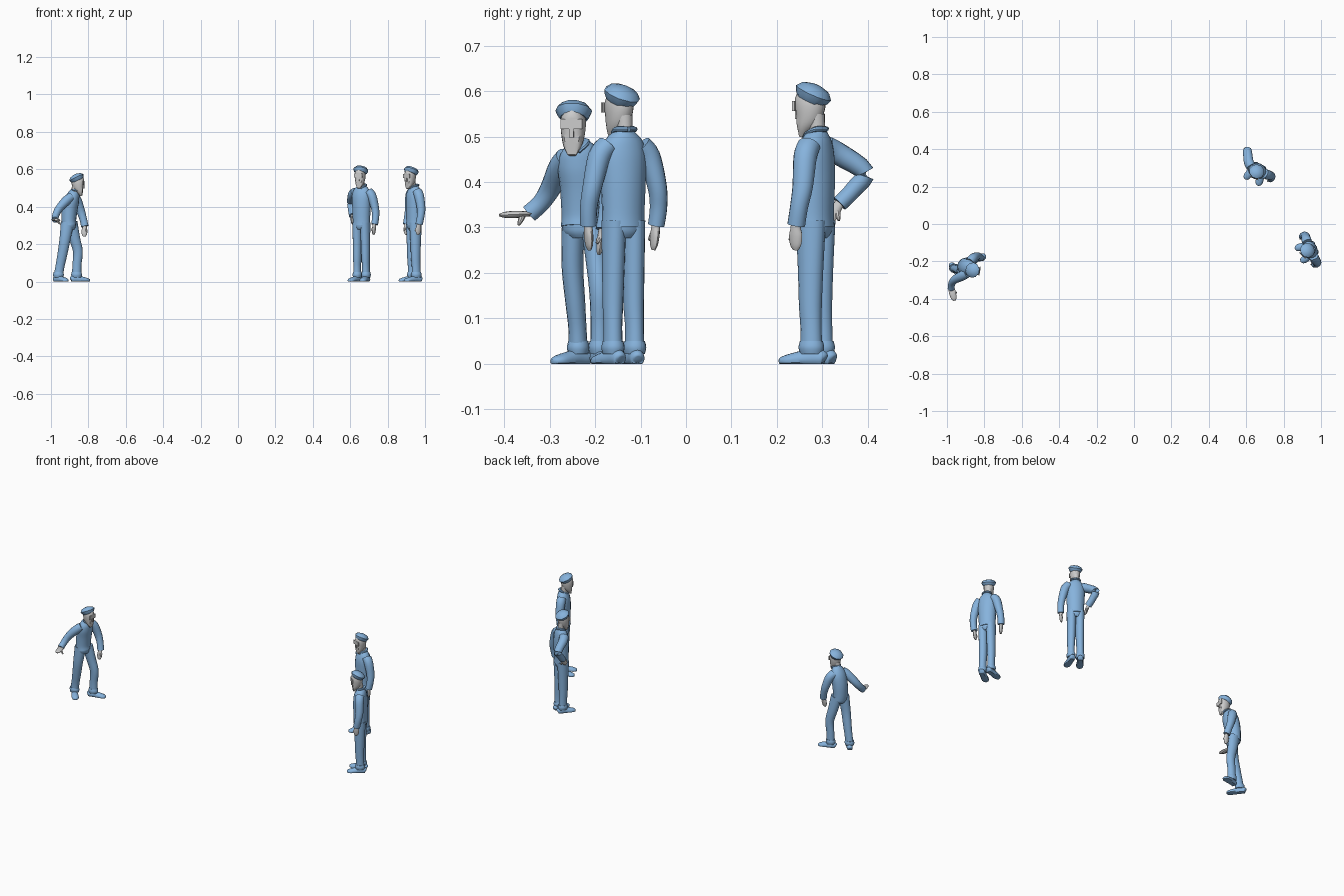
import bpy, math
from mathutils import Matrix, Vector

if "Cube" in bpy.data.objects:
    bpy.data.objects.remove(bpy.data.objects["Cube"])

blue = bpy.data.materials.new("blue_cloth")
blue.diffuse_color = (0.24, 0.45, 0.72, 1)
blue.use_nodes = True
blue.node_tree.nodes["Principled BSDF"].inputs["Base Color"].default_value = blue.diffuse_color


def place(x, y, z=0, heading=0):
    return Matrix.Translation((x, y, z)) @ Matrix.Rotation(math.radians(heading), 4, 'Z')


def catmull(p, n=4):
    # smooth resampling of ring rows (x, y, z, a, b)
    out = []
    for i in range(len(p) - 1):
        q = [p[max(i - 1, 0)], p[i], p[i + 1], p[min(i + 2, len(p) - 1)]]
        for k in range(n):
            t = k / n
            out.append([0.5 * (2 * b + (c - a) * t + (2 * a - 5 * b + 4 * c - d) * t * t
                               + (3 * b - a - 3 * c + d) * t ** 3) for a, b, c, d in zip(*q)])
    out.append(list(p[-1]))
    return out


def tube(name, rings, M, mat=None, ref=(0, 1, 0), seg=16, n=4, post=None):
    # loft of elliptical rings: a = half size along ref, b = half size across it
    rows = catmull(rings, n)
    c = [Vector(r[:3]) for r in rows]
    verts = []
    for i, r in enumerate(rows):
        t = (c[min(i + 1, len(c) - 1)] - c[max(i - 1, 0)]).normalized()
        s = Vector(ref)
        s = (s - t * s.dot(t)).normalized()
        u = t.cross(s)
        for k in range(seg):
            w = 2 * math.pi * k / seg
            v = c[i] + s * r[3] * math.cos(w) + u * r[4] * math.sin(w)
            verts.append(M @ (post(v) if post else v))
    faces = [(i * seg + k, i * seg + (k + 1) % seg, (i + 1) * seg + (k + 1) % seg, (i + 1) * seg + k)
             for i in range(len(rows) - 1) for k in range(seg)]
    faces += [tuple(range(seg))[::-1], tuple(range((len(rows) - 1) * seg, len(rows) * seg))]
    me = bpy.data.meshes.new(name)
    me.from_pydata([tuple(v) for v in verts], [], faces)
    if mat:
        me.materials.append(mat)
    ob = bpy.data.objects.new(name, me)
    bpy.context.collection.objects.link(ob)
    bpy.context.view_layer.objects.active = ob
    bpy.ops.object.select_all(action='DESELECT')
    ob.select_set(True)
    bpy.ops.object.shade_smooth_by_angle(angle=math.radians(40))
    return ob


def block(name, size, loc, M):
    bpy.ops.mesh.primitive_cube_add(size=1)
    ob = bpy.context.object
    ob.name = name
    ob.matrix_world = M @ Matrix.Translation(loc) @ Matrix.Diagonal((*size, 1))


def head(pre, M):
    # local origin is at chin height, face towards +x, cut flat in front
    def flat(v):
        return Vector((min(v.x, 0.029 + 0.12 * v.z), v.y, v.z))
    tube(pre + "_head", [(.026, 0, 0, .010, .008), (.021, 0, .02, .020, .019), (.011, 0, .045, .026, .031),
                         (.007, 0, .075, .028, .036), (.005, 0, .102, .022, .027)], M, post=flat)
    tube(pre + "_neck", [(-.012, 0, -.02, .019, .019), (-.010, 0, .015, .017, .018), (-.008, 0, .05, .018, .019)], M)
    block(pre + "_brow", (.005, .048, .022), (.037, 0, .068), M)
    block(pre + "_nose", (.008, .010, .020), (.036, 0, .049), M)
    # beret, tipped backwards
    T = M @ Matrix.Translation((.006, 0, .08)) @ Matrix.Rotation(math.radians(-25), 4, 'Y')
    tube(pre + "_cap", [(0, 0, 0, .030, .032), (0, 0, .008, .036, .038), (0, 0, .019, .041, .042),
                        (0, 0, .031, .031, .032), (0, 0, .037, .012, .012), (0, 0, .038, .002, .002)],
         T, blue, seg=10, n=1)


def shoe(pre, M):
    tube(pre + "_shoe", [(-.032, 0, .010, .008, .008), (-.026, 0, .012, .016, .018), (0, 0, .012, .017, .022),
                         (.025, 0, .010, .019, .018), (.052, 0, .007, .020, .014), (.068, 0, .005, .014, .010),
                         (.074, 0, .004, .004, .005)], M, blue,
         post=lambda v: Vector((v.x, v.y, max(v.z, 0))))


def leg(pre, pts, M, toe):
    # trouser leg, rolled cuff and shoe; last point is the ankle
    sizes = [(.026, .035), (.024, .029), (.022, .026), (.020, .024), (.021, .025)]
    tube(pre + "_leg", [(*p, *s) for p, s in zip(pts, sizes)], M, blue)
    x, y, z = pts[-1]
    tube(pre + "_cuff", [(x, y, .022, .022, .026), (x, y, .036, .025, .029), (x, y, .050, .022, .026)], M, blue)
    shoe(pre, M @ place(x, y, 0, toe))


def arm(pre, pts, M, ref=(0, 1, 0)):
    sizes = [(.024, .026), (.025, .026), (.021, .023), (.019, .020), (.018, .020)]
    tube(pre + "_sleeve", [(*p, *s) for p, s in zip(pts, sizes)], M, blue, ref)


def hand(pre, a, b, thumb, M, ref=(0, 1, 0), thin=(.009, .016)):
    a, b = Vector(a), Vector(b)
    t, w = thin
    tube(pre + "_hand", [(*a.lerp(b, f), t * k, w * m) for f, k, m in
                         ((-.15, .9, .7), (.15, 1, .75), (.45, 1, 1), (.8, .8, .85), (1, .4, .4))], M, None, ref, 12)
    c = a.lerp(b, .2)
    d = Vector(thumb)
    tube(pre + "_thumb", [(*c, .006, .007), (*c.lerp(d, .6), .006, .006), (*d, .003, .003)], M, None, ref, 8)


def torso(pre, rings, M):
    tube(pre + "_shirt", rings, M, blue)
    x, y, z = rings[0][:3]
    tube(pre + "_hips", [(x, y, z - .025, .030, .026), (x, y, z - .008, .043, .035), (x, y, z + .03, .044, .036)], M, blue)
    x, y, z = rings[-1][:3]
    for s in (-1, 1):
        tube(pre + "_collar", [(x - .020, y, z + .004, .006, .007), (x - .006, y + s * .021, z + .004, .006, .008),
                               (x + .020, y + s * .014, z - .008, .005, .008),
                               (x + .028, y + s * .004, z - .020, .004, .004)], M, blue, (0, 0, 1), 8)


def standing(pre, M, headM, right_arm_on_hip):
    torso(pre, [(0, 0, .302, .049, .040), (0, 0, .33, .048, .039), (0, 0, .40, .051, .041), (0, 0, .455, .053, .039),
                (-.003, 0, .49, .044, .031), (-.005, 0, .512, .022, .021)], M)
    for side, s in (("left", 1), ("right", -1)):
        name = pre + "_" + side
        leg(name, [(0, s * .023, .315), (0, s * .024, .21), (0, s * .025, .13), (-.002, s * .026, .08),
                   (-.003, s * .026, .03)], M, s * 10)
        if s < 0 and right_arm_on_hip:
            arm(name, [(-.004, -.040, .478), (-.022, -.064, .463), (-.072, -.097, .422), (-.052, -.085, .385),
                       (-.026, -.066, .352)], M, (0, 0, 1))
            hand(name, (-.026, -.066, .352), (.004, -.052, .308), (-.03, -.054, .315), M)
        else:
            arm(name, [(-.004, s * .040, .480), (-.005, s * .060, .455), (-.008, s * .078, .39),
                       (-.002, s * .084, .345), (.006, s * .082, .305)], M)
            hand(name, (.007, s * .082, .308), (.010, s * .077, .250), (.026, s * .074, .272), M)
    head(pre, headM)


# two standing onlookers
standing("near_player", place(.94, -.138, 0, 204), place(.926, -.142, .496, 226), False)
standing("far_player", place(.66, .285, 0, 243), place(.656, .279, .499, 249), True)

# stooping thrower, posed directly in world coordinates
W = Matrix.Identity(4)
pre = "thrower"
torso(pre, [(-.903, -.228, .302, .047, .040), (-.905, -.228, .33, .046, .040), (-.900, -.229, .385, .048, .042),
            (-.889, -.232, .435, .050, .040), (-.877, -.236, .468, .040, .031), (-.868, -.240, .486, .022, .021)], W)
leg(pre + "_left", [(-.893, -.207, .315), (-.873, -.197, .23), (-.856, -.191, .16), (-.861, -.190, .09),
                    (-.863, -.190, .03)], W, 15)
leg(pre + "_right", [(-.912, -.247, .315), (-.926, -.250, .22), (-.940, -.244, .14), (-.952, -.239, .08),
                     (-.960, -.237, .03)], W, -50)
arm(pre + "_right", [(-.892, -.262, .452), (-.920, -.278, .430), (-.958, -.297, .388), (-.974, -.318, .355),
                     (-.978, -.345, .330)], W, (1, 0, 0))
hand(pre + "_right", (-.976, -.345, .330), (-.960, -.410, .327), (-.948, -.368, .306), W, (1, 0, 0), (.018, .008))
arm(pre + "_left", [(-.878, -.203, .455), (-.862, -.184, .435), (-.842, -.172, .38), (-.828, -.174, .335),
                    (-.819, -.181, .295)], W)
hand(pre + "_left", (-.820, -.183, .298), (-.822, -.192, .240), (-.806, -.196, .265), W)
head(pre, place(-.862, -.247, .459, -8))
